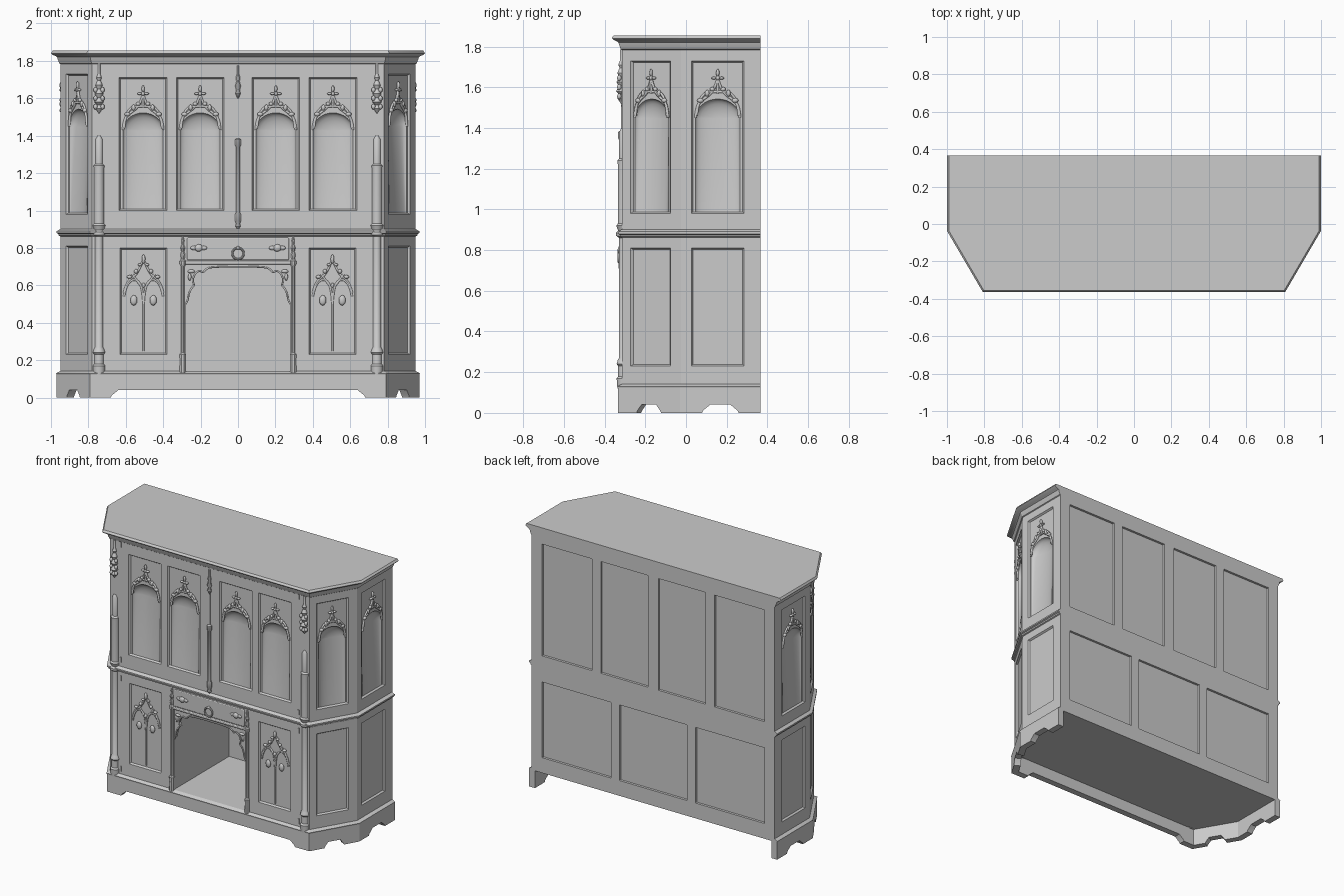
import bpy, bmesh, math
from mathutils import Matrix, Vector

if "Cube" in bpy.data.objects:
    bpy.data.objects.remove(bpy.data.objects["Cube"])

BACK, Z0, Z1 = 0.367, 0.13, 1.79


def finish(name, bm, M=Matrix(), recalc=False, angle=35):
    bmesh.ops.remove_doubles(bm, verts=bm.verts, dist=1e-5)
    bmesh.ops.dissolve_degenerate(bm, dist=1e-6, edges=bm.edges)
    if recalc:
        bmesh.ops.recalc_face_normals(bm, faces=bm.faces)
    me = bpy.data.meshes.new(name)
    bm.to_mesh(me)
    bm.free()
    for p in me.polygons:
        p.use_smooth = True
    me.set_sharp_from_angle(angle=math.radians(angle))
    ob = bpy.data.objects.new(name, me)
    ob.matrix_world = M
    bpy.context.collection.objects.link(ob)
    return ob


def face(bm, pts):
    bm.faces.new([bm.verts.new(p) for p in pts])


def bridge(bm, a, b, closed=True):
    n = len(a)
    for i in range(n if closed else n - 1):
        j = (i + 1) % n
        face(bm, [a[i], a[j], b[j], b[i]])


def footprint(o=0.0):
    # counter-clockwise plan outline, grown outward by o except at the back
    x, y, fx, fy = 0.95 + o, -0.025 - 0.268 * o, 0.78 + 0.577 * o, -0.315 - o
    return [(-fx, fy), (fx, fy), (x, y), (x, BACK), (-x, BACK), (-x, y)]


def wall_frame(i, o=0.0):
    # local frame of one wall: x along it, -y outward, origin at its middle
    f = footprint(o)
    p, q = Vector(f[i]), Vector(f[(i + 1) % 6])
    d, m = q - p, (p + q) / 2
    return Matrix.Translation((m.x, m.y, 0)) @ Matrix.Rotation(math.atan2(d.y, d.x), 4, 'Z'), d.length


def slab(name, outline, y0, y1, M=Matrix(), bevel=0.0):
    bm = bmesh.new()
    a, b = [(x, y0, z) for x, z in outline], [(x, y1, z) for x, z in outline]
    face(bm, a)
    face(bm, b[::-1])
    bridge(bm, a, b)
    ob = finish(name, bm, M, True)
    if bevel:
        m = ob.modifiers.new("soft_edge", 'BEVEL')
        m.width, m.segments = bevel, 2
    return ob


def rect(x0, x1, z0, z1):
    return [(x0, z0), (x1, z0), (x1, z1), (x0, z1)]


def niche(bm, x0, x1, z0, z1, y):
    # plate with an arched hollow that fades out towards the bottom
    c, W = (x0 + x1) / 2, (x1 - x0) / 2
    w, zs = W * 0.9, z1 - 0.275
    arc = [math.pi * k / 16 for k in range(17)]

    def arch(s, yy):
        top = [(c + w * s * math.cos(t), yy, zs + 0.095 * s * math.sin(t)) for t in arc]
        return [(c + w * s, y, z0), top[0]] + top + [top[-1], (c - w * s, y, z0)]
    out = [(x1, y, z0), (x1, y, zs), (x1, y, z1)] + [(c + w * math.cos(t), y, z1) for t in arc[1:-1]]
    out += [(x0, y, z1), (x0, y, zs), (x0, y, z0)]
    bridge(bm, out, arch(1, y), False)
    rings = [arch(s, y + 0.04 * math.sqrt(1 - s * s)) for s in (1, .97, .88, .75, .55, .3, 0)]
    for a, b in zip(rings, rings[1:]):
        bridge(bm, a, b, False)


def wall(name, i, panels):
    # framed wall: every panel is (x0, x1, z0, z1, kind)
    M, L = wall_frame(i)
    bm = bmesh.new()
    xs = sorted({-L / 2, L / 2} | {v for p in panels for v in p[:2]})
    zs = sorted({Z0, Z1} | {v for p in panels for v in p[2:4]})
    for a, b in zip(xs, xs[1:]):
        for c, d in zip(zs, zs[1:]):
            if not any(p[0] < (a + b) / 2 < p[1] and p[2] < (c + d) / 2 < p[3] for p in panels):
                face(bm, [(x, 0, z) for x, z in rect(a, b, c, d)])
    for x0, x1, z0, z1, kind in panels:
        steps = {'plain': [(0, 0), (0.001, 0.015)], 'open': [(0, 0), (0, 0.615)]}.get(
            kind, [(0, 0), (0.008, 0.012)])
        loops = [[(x, y, z) for x, z in rect(x0 + e, x1 - e, z0 + e, z1 - e)] for e, y in steps]
        for a, b in zip(loops, loops[1:]):
            bridge(bm, a, b)
        e, y = steps[-1]
        if kind == 'niche':
            niche(bm, x0 + e, x1 - e, z0 + e, z1 - e, y)
            hood(name + "_hood", M, (x0 + x1) / 2, z1, (x1 - x0) / 2 / 0.125)
        else:
            face(bm, loops[-1])
        if kind == 'lancet':
            lancet(name + "_lancet", M, (x0 + x1) / 2)
    finish(name, bm, M)


def tubes(name, paths, r, M=Matrix()):
    cu = bpy.data.curves.new(name, 'CURVE')
    cu.dimensions, cu.bevel_depth, cu.bevel_resolution, cu.resolution_u = '3D', r, 1, 4
    cu.use_fill_caps = True
    for path in paths:
        s = cu.splines.new('NURBS')
        s.points.add(len(path) - 1)
        for pt, co in zip(s.points, path):
            pt.co = (*co, 1)
        s.order_u, s.use_endpoint_u = 3, True
    ob = bpy.data.objects.new(name, cu)
    ob.matrix_world = M
    bpy.context.collection.objects.link(ob)


def leaves(name, blobs, M=Matrix()):
    # carved buds: (x, y, z, rx, ry, rz)
    bm = bmesh.new()
    for x, y, z, a, b, c in blobs:
        bmesh.ops.create_icosphere(bm, subdivisions=2, radius=1,
                                   matrix=Matrix.Translation((x, y, z)) @ Matrix.Diagonal((a, b, c, 1)))
    finish(name, bm, M, angle=60)


def hood(name, M, c, top, k):
    # ogee hood with crockets and a finial
    P = lambda x, z: (c + x * k, 0.008, top + z)
    paths = [[P(s * x, z) for x, z in ((.105, -.28), (.1, -.22), (.07, -.19), (.035, -.165), (.012, -.13), (0, -.09))]
             for s in (-1, 1)]
    paths += [[P(0, -.16), P(0, -.1), P(0, -.05)], [P(-.1, -.27), P(-.09, -.16), P(0, -.15), P(.09, -.16), P(.1, -.27)]]
    tubes(name, paths, 0.007, M)
    B = lambda x, z, a, b: (c + x * k, 0.006, top + z, a * k, .011, b)
    leaves(name + "_leaves", [B(s * x, z, a, b) for s in (-1, 1) for x, z, a, b in (
        (.082, -.195, .016, .012), (.05, -.16, .011, .017), (.026, -.14, .012, .011), (.018, -.085, .013, .007))]
        + [B(0, -.06, .008, .02), B(0, -.085, .01, .012)], M)


def lancet(name, M, c):
    # twin-lancet tracery of the lower doors
    P = lambda x, z: (c + x, 0.01, z)
    paths = [[P(0, .25), P(0, .42), P(0, .6)]]
    for s in (-1, 1):
        paths += [[P(s * x, z) for x, z in ((.105, .56), (.09, .62), (.045, .65), (.02, .69), (0, .74))],
                  [P(s * x, z) for x, z in ((0, .5), (.005, .6), (.05, .64), (.095, .6), (.105, .54))],
                  [P(s * x, z) for x, z in ((0, .58), (.025, .61), (.06, .66))]]
    tubes(name, paths, 0.006, M)
    blobs = [(c, .006, .74, .01, .011, .025), (c, .006, .6, .01, .01, .014)]
    for s in (-1, 1):
        blobs += [(c + s * x, .006, z, a, .011, b) for x, z, a, b in (
            (.052, .52, .019, .028), (.075, .645, .014, .01), (.04, .675, .011, .012), (.02, .71, .011, .008))]
    leaves(name + "_leaves", blobs, M)


def turned(name, x, y, prof, sides=12):
    bm = bmesh.new()
    ring = lambda r, z: [(r * math.cos(2 * math.pi * (k + .5) / sides), r * math.sin(2 * math.pi * (k + .5) / sides), z)
                         for k in range(sides)]
    rings = [ring(r, z) for r, z in prof]
    for a, b in zip(rings, rings[1:]):
        bridge(bm, a, b)
    face(bm, rings[0][::-1])
    face(bm, rings[-1])
    finish(name, bm, Matrix.Translation((x, y, 0)))


def moulding(name, prof):
    bm = bmesh.new()
    rings = [[(x, y, z) for x, y in footprint(o)] for o, z in prof]
    for a, b in zip(rings, rings[1:]):
        bridge(bm, a, b)
    face(bm, rings[0][::-1])
    face(bm, rings[-1])
    finish(name, bm, angle=25)


# carcass walls
front = [(-.28, .28, .14, .715, 'open')]
for s in (-1, 1):
    for a, b, c, d, kind in ((.075, .33, 1.0, 1.71, 'niche'), (.38, .635, 1.0, 1.71, 'niche'),
                             (.38, .63, .23, .80, 'lancet')):
        front.append((min(s * a, s * b), max(s * a, s * b), c, d, kind))
wall("front_wall", 0, front)
for i, a, b in ((1, -.118, .108), (2, -.145, .115), (5, -.108, .118), (4, -.115, .145)):
    wall("side_wall" if i in (2, 4) else "angled_wall", i, [(a, b, .98, 1.73, 'niche'), (a, b, .23, .81, 'panel')])
back = [(-.265, .265, .23, .765, 'plain')]
for s in (-1, 1):
    for a, b, c, d in ((.04, .41, .95, 1.74), (.48, .87, .95, 1.74), (.33, .87, .23, .765)):
        back.append((min(s * a, s * b), max(s * a, s * b), c, d, 'plain'))
wall("back_wall", 3, back)

# cornice, waist rail and base cap
moulding("cornice", [(0, 1.783), (.006, 1.787), (.009, 1.797), (.012, 1.803), (.017, 1.82), (.026, 1.826),
                     (.04, 1.832), (.049, 1.84), (.048, 1.845), (.04, 1.855)])
moulding("waist_rail", [(0, .862), (.008, .866), (.01, .875), (.02, .88), (.02, .89), (.01, .895), (0, .902)])
moulding("base_cap", [(.02, .122), (.022, .13), (.012, .136), (0, .142)])

# bracket-footed skirt, open at the back
for i, lo, hi in ((0, .68, .64), (1, .07, .042), (2, .09, .05), (4, .09, .05), (5, .07, .042)):
    M, L = wall_frame(i, .02)
    h = L / 2
    slab("base_skirt", [(-h, 0), (-lo, 0), (-lo + .006, .012), (-hi, .04), (hi, .04), (lo - .006, .012), (lo, 0), (h, 0),
                        (h, .125), (-h, .125)], 0, .045, M)

# corner posts, pendants and pilasters
for s in (-1, 1):
    turned("corner_post", s * .743, -.308, [(.03, .12), (.034, .17), (.026, .18), (.026, .23), (.034, .24), (.028, .26),
           (.022, .27), (.022, .86), (.036, .87), (.036, .885), (.026, .895), (.036, .92), (.028, .93), (.028, 1.22),
           (.03, 1.24), (.021, 1.25), (.021, 1.38), (.01, 1.4)])
    turned("corner_pendant", s * .743, -.318, [(.002, 1.52), (.02, 1.545), (.012, 1.565), (.026, 1.58), (.014, 1.605),
           (.024, 1.625), (.012, 1.65), (.02, 1.67), (.009, 1.695), (.015, 1.71), (.007, 1.73), (.007, 1.785)])
    leaves("pendant_buds", [(s * .743 + t * .019, -.328, z, .011, .011, .015)
                            for t in (-1, 1) for z in (1.555, 1.6, 1.645)])
    turned("niche_pilaster", s * .295, -.316, [(.013, .1), (.019, .13), (.017, .2), (.019, .23), (.011, .24),
           (.011, .70), (.018, .715), (.018, .73), (.01, .74), (.014, .765), (.008, .78), (.014, .80),
           (.006, .82), (.009, .84), (.002, .865)], 8)
    for z in (.18, .82, .95, 1.765):
        slab("hinge", rect(s * .695 - .005, s * .695 + .005, z - .018, z + .018), -.32, -.31)
    # pierced corner bracket of the open niche
    edge = [(.28, .715), (.28, .5), (.268, .515), (.262, .56), (.245, .59), (.232, .60), (.243, .625),
            (.232, .66), (.205, .68), (.185, .665), (.175, .685), (.14, .7), (0, .7), (0, .715)]
    slab("niche_bracket", [(s * x, z) for x, z in edge], -.312, -.29)
    tubes("bracket_bead", [[(s * x, -.314, z) for x, z in edge[1:-1]]], .005)
    leaves("bracket_leaf", [(s * .25, -.312, .675, .02, .01, .01), (s * .258, -.312, .645, .009, .01, .02)])
    leaves("drawer_rosette", [(s * .21, -.324, .80, .022, .012, .02), (s * .235, -.323, .80, .02, .007, .012),
                              (s * .185, -.323, .80, .02, .007, .012)])
turned("door_shaft", 0, -.318, [(.003, .9), (.016, .915), (.012, .93), (.017, .945), (.017, .98), (.012, .99),
       (.012, 1.34), (.017, 1.35), (.017, 1.38), (.01, 1.385)], 8)
turned("door_pendant", 0, -.318, [(.003, 1.6), (.016, 1.625), (.01, 1.645), (.017, 1.665), (.009, 1.69), (.013, 1.71),
       (.006, 1.73), (.006, 1.775)], 8)
slab("door_seam_strip", rect(-.006, .006, .91, 1.77), -.319, -.31)

# drawer with ring pull, and the rail below it
slab("drawer_front", rect(-.272, .272, .735, .855), -.321, -.31, bevel=.005)
slab("niche_rail", rect(-.285, .285, .712, .73), -.326, -.31, bevel=.005)
bpy.ops.mesh.primitive_torus_add(major_radius=.03, minor_radius=.006, major_segments=24, minor_segments=8,
                                 location=(0, -.33, .77), rotation=(math.pi / 2, 0, 0))
bpy.context.object.name = "ring_pull"
bpy.ops.object.shade_smooth_by_angle()
leaves("pull_boss", [(0, -.326, .80, .01, .012, .01)])
